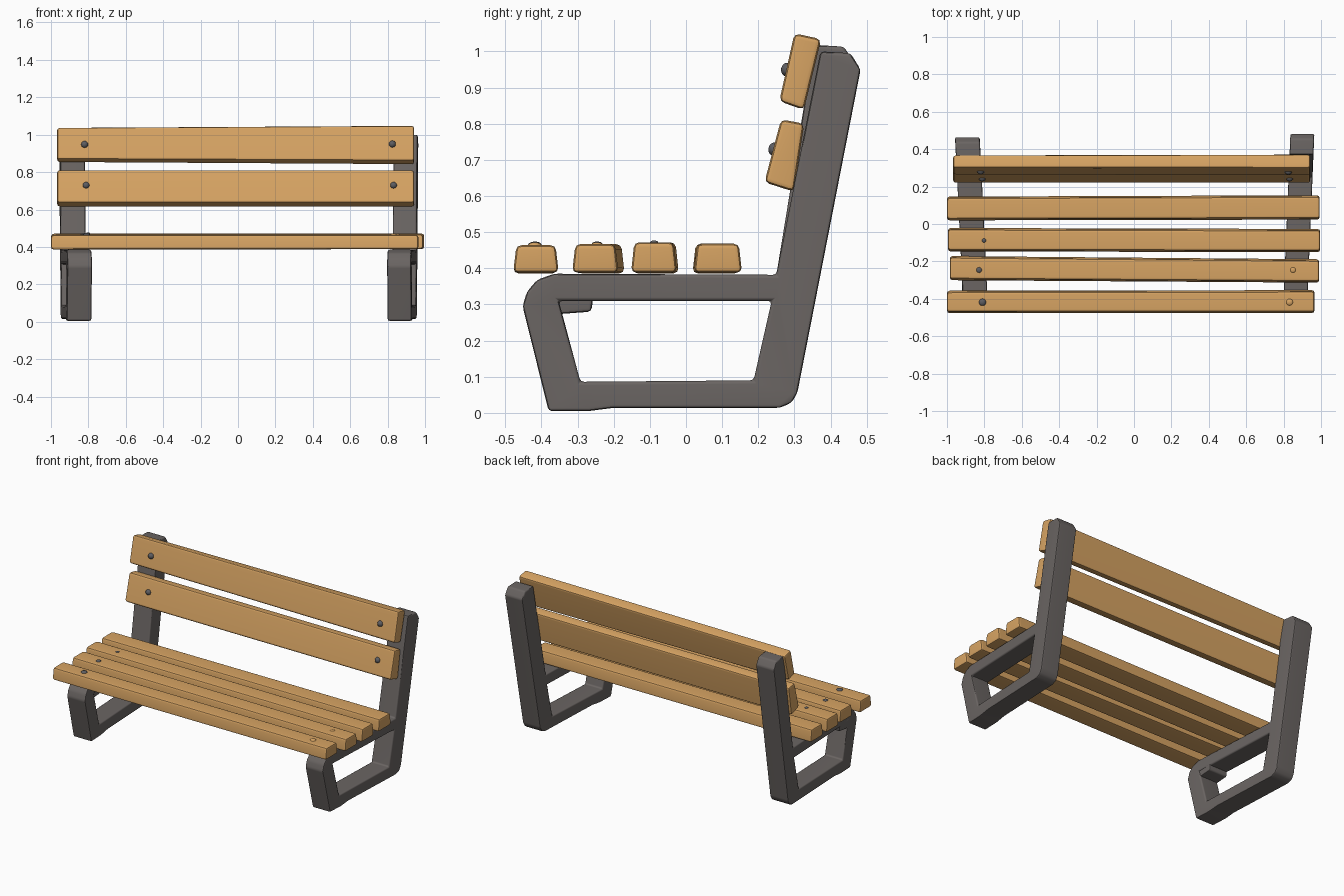
import bpy, bmesh, math
from mathutils import Vector

if "Cube" in bpy.data.objects:
    bpy.data.objects.remove(bpy.data.objects["Cube"])


def material(name, rgb):
    m = bpy.data.materials.new(name)
    m.diffuse_color = (*rgb, 1)
    m.use_nodes = True
    m.node_tree.nodes["Principled BSDF"].inputs["Base Color"].default_value = m.diffuse_color
    return m


WOOD = material("warm wood", (0.68, 0.37, 0.125))
IRON = material("dark grey metal", (0.145, 0.13, 0.124))
BOLT = material("bolt grey", (0.11, 0.11, 0.12))


def finish(bm, name, mat, bevel=0.0, segments=2):
    """Round the sharp edges, shade smooth and link the object."""
    bmesh.ops.recalc_face_normals(bm, faces=bm.faces[:])
    if bevel:
        sharp = [e for e in bm.edges if e.calc_face_angle(0) > math.radians(12)]
        bmesh.ops.bevel(bm, geom=sharp, offset=bevel, segments=segments,
                        profile=0.5, affect='EDGES', clamp_overlap=True)
    me = bpy.data.meshes.new(name)
    bm.to_mesh(me)
    bm.free()
    me.materials.append(mat)
    ob = bpy.data.objects.new(name, me)
    bpy.context.collection.objects.link(ob)
    bpy.ops.object.select_all(action='DESELECT')
    ob.select_set(True)
    bpy.context.view_layer.objects.active = ob
    bpy.ops.object.shade_smooth_by_angle(angle=math.radians(40))
    wn = ob.modifiers.new("even shading", 'WEIGHTED_NORMAL')
    wn.keep_sharp = True
    return ob


def plank(name, x0, x1, left, right, mat=WOOD, bevel=0.014):
    """Beam between two (y, z) end profiles."""
    bm = bmesh.new()
    a = [bm.verts.new((x0, y, z)) for y, z in left]
    b = [bm.verts.new((x1, y, z)) for y, z in right]
    bm.faces.new(a)
    bm.faces.new(b)
    n = len(a)
    for i in range(n):
        j = (i + 1) % n
        bm.faces.new((a[i], a[j], b[j], b[i]))
    return finish(bm, name, mat, bevel)


def trapezoid(y0, y1, z0, z1, taper=0.009):
    return [(y0, z0), (y1, z0), (y1 - taper, z1), (y0 + taper, z1)]


# Side frames: outline with an opening, slightly splayed towards the back
OUTER = [(-0.38, 0.005), (-0.452, 0.295), (-0.44, 0.335), (-0.412, 0.368),
         (-0.365, 0.385), (0.25, 0.382), (0.372, 1.0), (0.455, 0.995),
         (0.483, 0.95), (0.308, 0.055), (0.292, 0.028), (0.26, 0.014),
         (-0.20, 0.014), (-0.27, 0.005)]
OPENING = [(-0.352, 0.31), (0.237, 0.31), (0.187, 0.09), (-0.292, 0.086)]


def side_frame(name, centre_x, slope, half, top_shift):
    bm = bmesh.new()
    edges = []
    for loop in (OUTER, OPENING):
        vs = [bm.verts.new((-half, y, z)) for y, z in loop]
        edges += [bm.edges.new((vs[i], vs[(i + 1) % len(vs)])) for i in range(len(vs))]
    bmesh.ops.triangle_fill(bm, edges=edges, use_beauty=True)
    ext = bmesh.ops.extrude_face_region(bm, geom=bm.faces[:])
    for g in ext['geom']:
        if isinstance(g, bmesh.types.BMVert):
            g.co.x += 2 * half
    for v in bm.verts:
        v.co.x += centre_x + slope * v.co.y
        if v.co.z > 0.9:
            v.co.y -= top_shift
            v.co.z += top_shift
    return finish(bm, name, IRON, 0.013)


side_frame("left_frame", -0.868, -0.048, 0.066, 0.018)
side_frame("right_frame", 0.88, 0.042, 0.064, 0.0)

# Brace under the front of the left frame
plank("left_frame_brace", -0.92, -0.79,
      [(-0.37, 0.272), (-0.262, 0.28), (-0.255, 0.33), (-0.37, 0.33)],
      [(-0.37, 0.272), (-0.262, 0.28), (-0.255, 0.33), (-0.37, 0.33)],
      IRON, 0.01)

# Seat planks: x ends, then y range at the left and right end, then top height
SEAT = [(-1.0, 0.965, -0.478, -0.355, -0.478, -0.352, 0.464),
        (-0.985, 0.99, -0.302, -0.17, -0.315, -0.187, 0.467),
        (-0.995, 0.995, -0.148, -0.02, -0.152, -0.025, 0.472),
        (-1.0, 0.993, 0.018, 0.148, 0.022, 0.155, 0.468)]
for i, (x0, x1, l0, l1, r0, r1, top) in enumerate(SEAT):
    plank(f"seat_plank_{i + 1}", x0, x1,
          trapezoid(l0, l1, 0.386, top), trapezoid(r0, r1, 0.388, top))

# Backrest planks, leaning with the posts
LOWER = [(0.217, 0.638), (0.298, 0.612), (0.327, 0.80), (0.263, 0.812)]
UPPER_L = [(0.262, 0.87), (0.326, 0.85), (0.37, 1.02), (0.302, 1.04)]
UPPER_R = [(0.258, 0.862), (0.326, 0.838), (0.374, 1.034), (0.3, 1.05)]
plank("lower_back_plank", -0.967, 0.942, LOWER, LOWER)
plank("upper_back_plank", -0.967, 0.942, UPPER_L, UPPER_R)


def bolt(name, pos, normal, radius, height, mat):
    """Domed bolt head lying on a plank."""
    bm = bmesh.new()
    bmesh.ops.create_uvsphere(bm, u_segments=12, v_segments=8, radius=1)
    turn = Vector(normal).to_track_quat('Z', 'Y')
    for v in bm.verts:
        v.co = turn @ Vector((v.co.x * radius, v.co.y * radius, v.co.z * height)) + Vector(pos)
    finish(bm, name, mat)


# Bolts on the backrest
FRONT = (0, -1, 0.25)
bolt("upper_back_bolt_left", (-0.82, 0.281, 0.948), FRONT, 0.019, 0.016, BOLT)
bolt("upper_back_bolt_right", (0.825, 0.279, 0.95), FRONT, 0.019, 0.016, BOLT)
bolt("lower_back_bolt_left", (-0.812, 0.242, 0.73), FRONT, 0.018, 0.014, BOLT)
bolt("lower_back_bolt_right", (0.832, 0.242, 0.73), FRONT, 0.018, 0.014, BOLT)

# Bolts on the seat
UP = (0, 0, 1)
bolt("seat_bolt_left_1", (-0.81, -0.418, 0.464), UP, 0.019, 0.01, BOLT)
bolt("seat_bolt_left_2", (-0.828, -0.246, 0.467), UP, 0.015, 0.007, BOLT)
bolt("seat_bolt_left_3", (-0.802, -0.088, 0.472), UP, 0.011, 0.005, BOLT)
bolt("seat_bolt_right_1", (0.832, -0.418, 0.464), UP, 0.018, 0.008, WOOD)
bolt("seat_bolt_right_2", (0.85, -0.246, 0.467), UP, 0.014, 0.005, WOOD)
